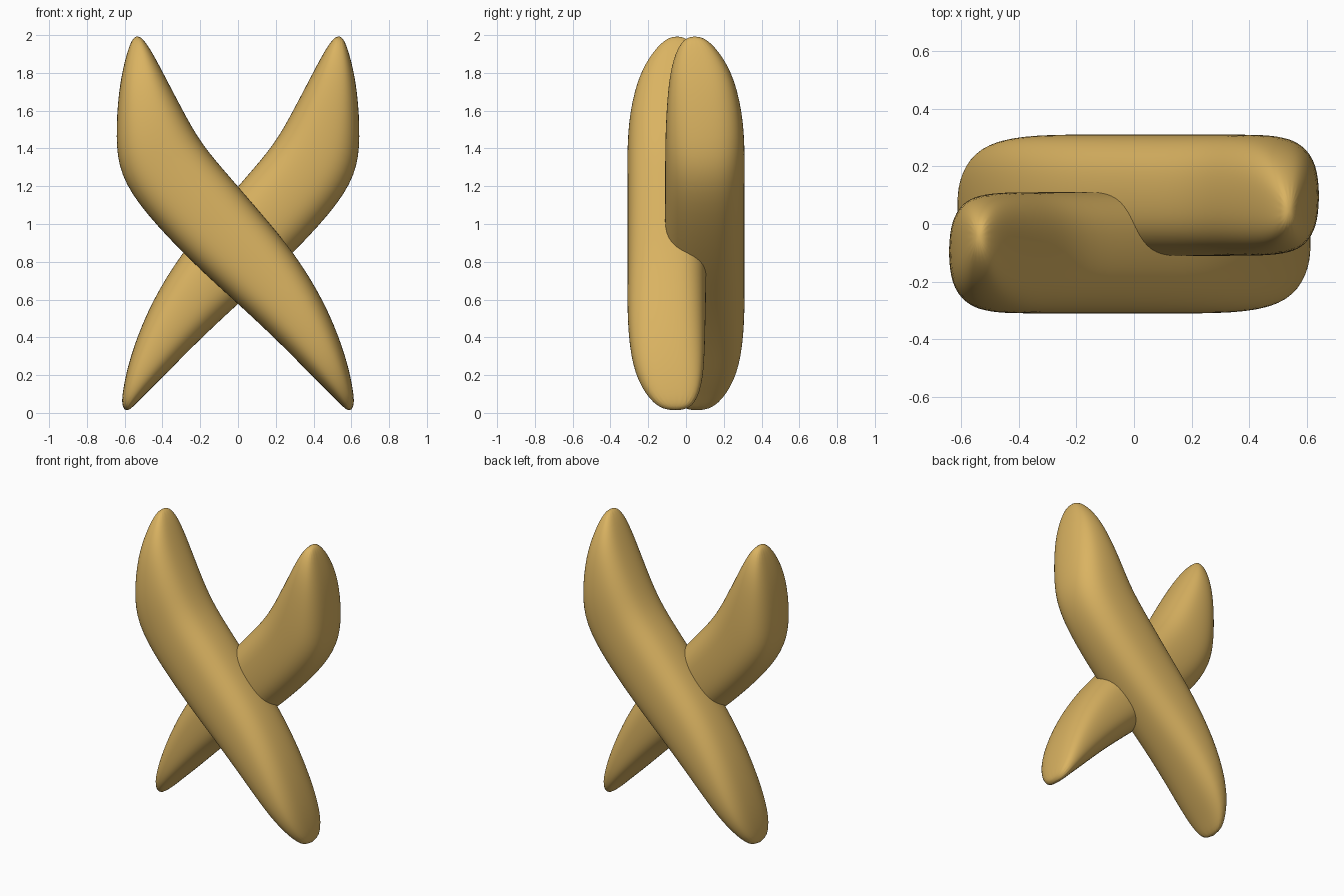
import bpy, bmesh, math
from mathutils import Vector

if "Cube" in bpy.data.objects:
    bpy.data.objects.remove(bpy.data.objects["Cube"])

gold = bpy.data.materials.new("golden crust")
gold.diffuse_color = (0.70, 0.45, 0.12, 1)
gold.use_nodes = True
gold.node_tree.nodes["Principled BSDF"].inputs["Base Color"].default_value = gold.diffuse_color

# Stations along the stick: lower edge x,z / upper edge x,z / front y, back y
STATIONS = [
    (-.56, 1.99, -.52, 2.00, -.09, .00),
    (-.60, 1.87, -.47, 1.94, -.18, .06),
    (-.635, 1.70, -.40, 1.81, -.265, .095),
    (-.65, 1.45, -.29, 1.60, -.31, .11),
    (-.63, 1.26, -.19, 1.42, -.313, .113),
    (-.50, 1.06, -.04, 1.25, -.313, .113),
    (-.24, .79, .13, 1.05, -.313, .113),
    (.00, .575, .30, .85, -.313, .11),
    (.22, .37, .46, .59, -.313, .105),
    (.40, .185, .56, .34, -.29, .10),
    (.52, .07, .605, .16, -.225, .08),
    (.585, .00, .62, .03, -.13, .02),
]
SIDES, POWER = 20, 2.6


def rounded(v):
    return math.copysign(abs(v) ** (2 / POWER), v)


def stick(name, turn):
    """Loft rounded-box sections into one tapered, curved stick."""
    bm = bmesh.new()
    rings = []
    for lx, lz, rx, rz, y0, y1 in STATIONS:
        lo, hi = Vector((lx, 0, lz)), Vector((rx, 0, rz))
        mid, half = (lo + hi) / 2, (hi - lo) / 2
        ring = []
        for i in range(SIDES):
            a = math.tau * i / SIDES
            p = mid + half * rounded(math.cos(a))
            p.y = (y0 + y1) / 2 + (y1 - y0) / 2 * rounded(math.sin(a))
            p.x, p.y = turn * p.x, turn * p.y
            ring.append(bm.verts.new(p))
        rings.append(ring)
    for a, b in zip(rings, rings[1:]):
        for i in range(SIDES):
            j = (i + 1) % SIDES
            bm.faces.new((a[i], a[j], b[j], b[i]))
    bm.faces.new(rings[0])
    bm.faces.new(rings[-1])
    bmesh.ops.recalc_face_normals(bm, faces=bm.faces)
    for f in bm.faces:
        f.smooth = True
    me = bpy.data.meshes.new(name)
    bm.to_mesh(me)
    bm.free()
    me.materials.append(gold)
    ob = bpy.data.objects.new(name, me)
    bpy.context.collection.objects.link(ob)
    sub = ob.modifiers.new("smooth", 'SUBSURF')
    sub.levels = sub.render_levels = 2


# Two identical crossing sticks, the second a half turn about z
stick("front_stick", 1)
stick("back_stick", -1)
